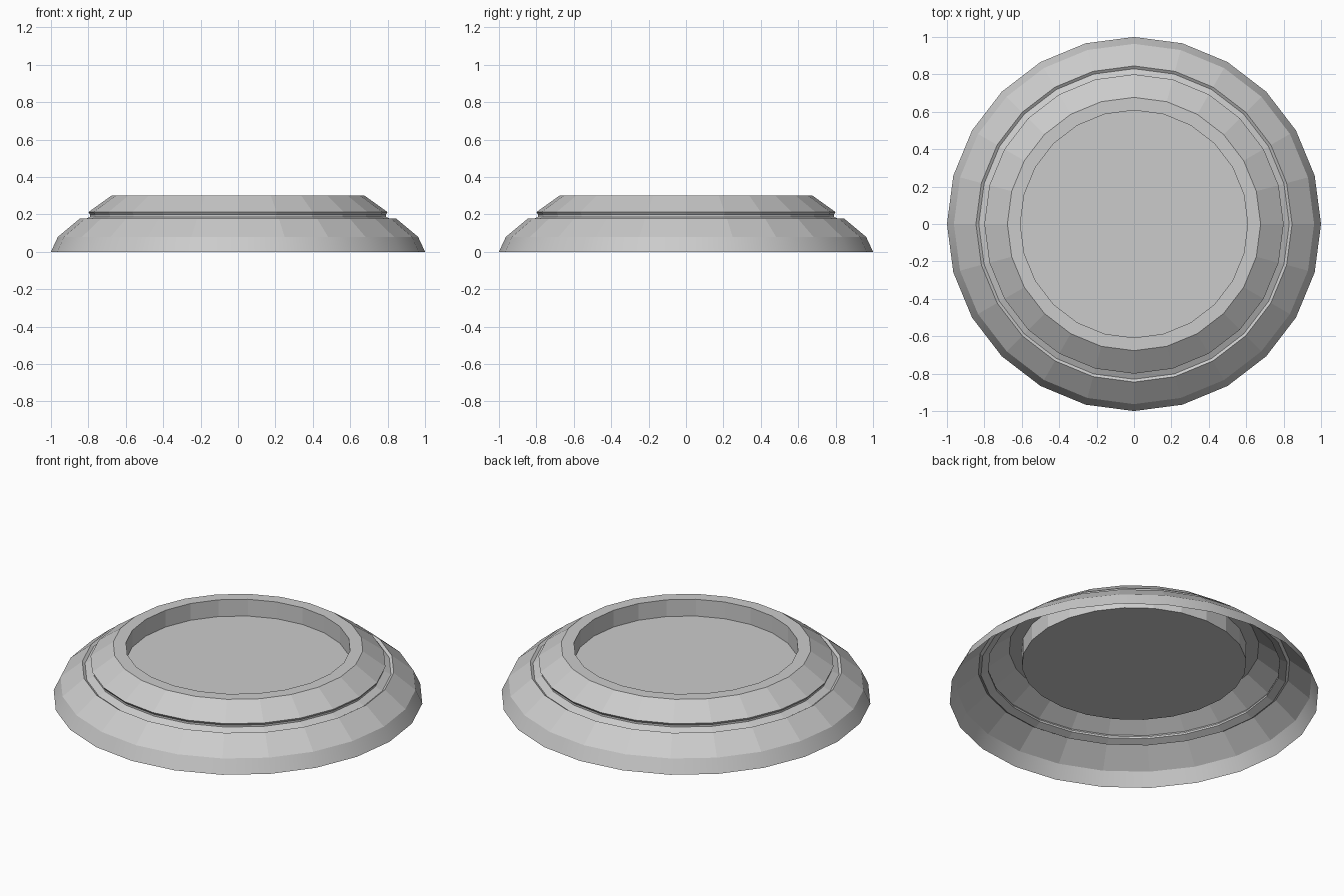
import bpy, bmesh
from math import cos, sin, tau

if "Cube" in bpy.data.objects:
    bpy.data.objects.remove(bpy.data.objects["Cube"])

SIDES = 24

# Profile (radius, height) from the bottom rim up over the lip to the recessed floor
PROFILE = [(1.0, 0.0), (0.963, 0.08), (0.845, 0.178), (0.83, 0.168),
           (0.79, 0.187), (0.79, 0.198), (0.80, 0.212), (0.677, 0.30),
           (0.608, 0.30), (0.608, 0.20)]

bm = bmesh.new()
rings = [[bm.verts.new((r * cos(tau * i / SIDES), r * sin(tau * i / SIDES), z))
          for i in range(SIDES)] for r, z in PROFILE]

# Thin open-bottomed shell; only the outer skirt band is smooth shaded
for level, (a, b) in enumerate(zip(rings, rings[1:])):
    for i in range(SIDES):
        j = (i + 1) % SIDES
        face = bm.faces.new((a[i], a[j], b[j], b[i]))
        face.smooth = level == 0

# Recessed floor
bm.faces.new(rings[-1])

# Hard crease where the skirt meets the slope
for i in range(SIDES):
    edge = bm.edges.get((rings[1][i], rings[1][(i + 1) % SIDES]))
    edge.smooth = False

mesh = bpy.data.meshes.new("round_base")
bm.to_mesh(mesh)
bm.free()
base = bpy.data.objects.new("round_base", mesh)
bpy.context.collection.objects.link(base)
